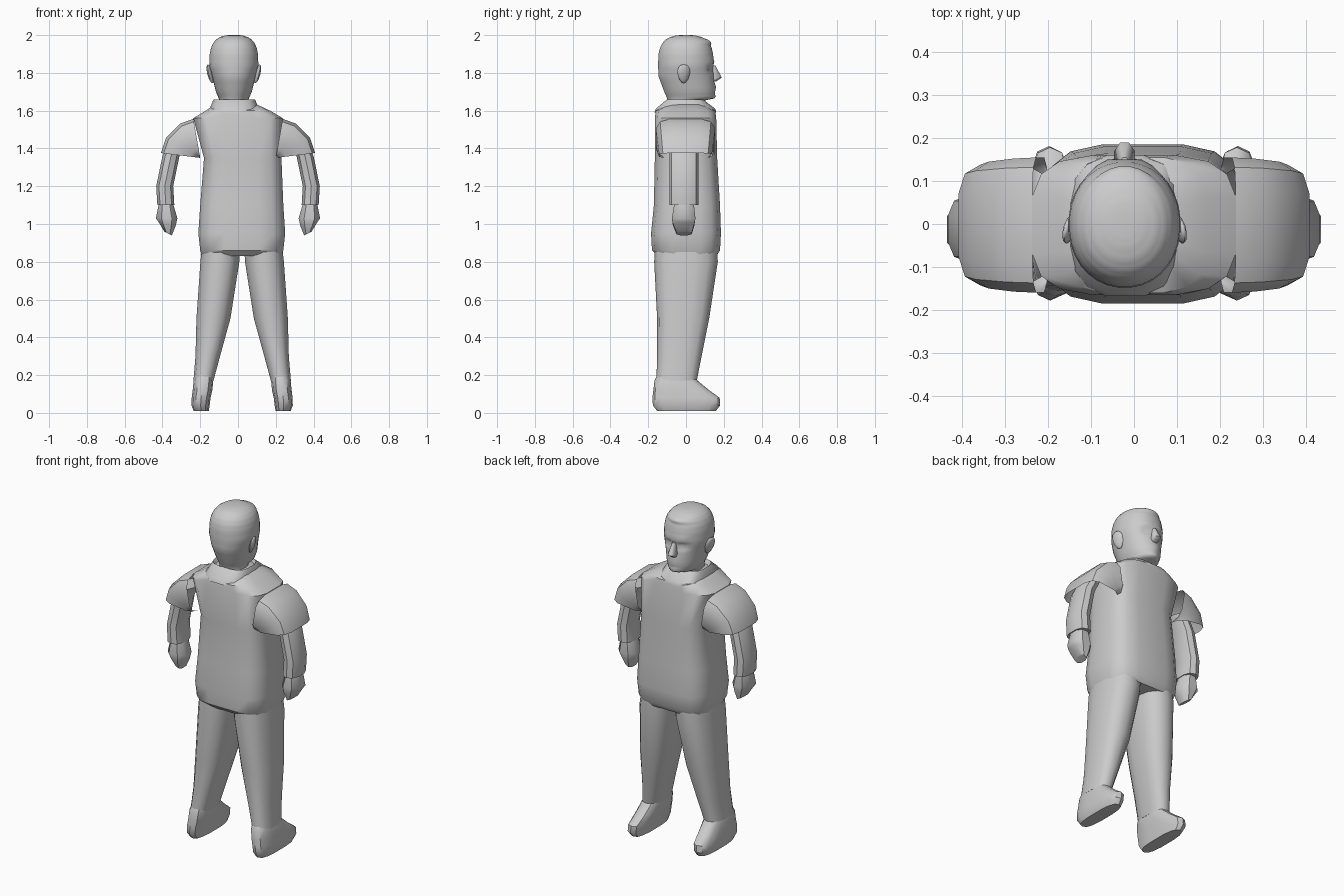
import bpy, bmesh, math
from mathutils import Vector

cube = bpy.data.objects.get("Cube")
if cube:
    bpy.data.objects.remove(cube)

grey = bpy.data.materials.new("plain_grey")
grey.use_nodes = True
colour = (.6, .6, .6, 1)
grey.diffuse_color = colour
grey.node_tree.nodes["Principled BSDF"].inputs["Base Color"].default_value = colour


def finish(name, bm, angle=40):
    """Turn a bmesh into a named, shaded object."""
    bmesh.ops.recalc_face_normals(bm, faces=bm.faces)
    mesh = bpy.data.meshes.new(name)
    bm.to_mesh(mesh)
    bm.free()
    mesh.materials.append(grey)
    obj = bpy.data.objects.new(name, mesh)
    bpy.context.collection.objects.link(obj)
    bpy.ops.object.select_all(action="DESELECT")
    obj.select_set(True)
    bpy.context.view_layer.objects.active = obj
    bpy.ops.object.shade_smooth_by_angle(angle=math.radians(angle))


def ring(inner, outer, back, front):
    """A cross-section between two points on the x-z plane, from back to front."""
    middle = Vector((inner[0] + outer[0], back + front, inner[1] + outer[1])) / 2
    across = Vector((outer[0] - inner[0], 0, outer[1] - inner[1])) / 2
    return middle, across, Vector((0, front - back, 0)) / 2


def level(z, middle, half, back, front):
    """A horizontal cross-section."""
    return ring((middle - half, z), (middle + half, z), back, front)


def superpower(value, power):
    return math.copysign(abs(value) ** (2 / power), value)


def loft(rings, sides, power, steps=1, caps=True):
    """Skin rounded cross-sections, boxier as power grows."""
    dense = []
    for first, second in zip(rings, rings[1:]):
        for step in range(steps):
            dense.append([a.lerp(b, step / steps) for a, b in zip(first, second)])
    dense.append(rings[-1])
    bm = bmesh.new()
    loops = []
    reach = superpower(math.cos(math.pi / sides), power)
    for middle, across, deep in dense:
        loop = []
        for i in range(sides):
            turn = math.tau * (i + .5) / sides
            u = superpower(math.cos(turn), power) / reach
            v = superpower(math.sin(turn), power) / reach
            loop.append(bm.verts.new(middle + across * u + deep * v))
        loops.append(loop)
    for lower, upper in zip(loops, loops[1:]):
        for i in range(sides):
            j = (i + 1) % sides
            bm.faces.new((lower[i], lower[j], upper[j], upper[i]))
    if caps:
        bm.faces.new(loops[0])
        bm.faces.new(loops[-1])
    return bm


def finish_pair(name, rings, sides, power, caps=True, centre=0):
    """Build a left part, and its mirror image on the right."""
    for side in ("left", "right"):
        bm = loft(rings, sides, power, caps=caps)
        for vert in bm.verts:
            vert.co.x = centre + (vert.co.x if side == "left" else -vert.co.x)
        finish(f"{side}_{name}", bm)


# Shirt body: hem, belly, waist, armpit, shoulder and neck opening
shirt = [
    level(.83, .02, .21, -.15, .16),
    level(.86, .02, .22, -.18, .18),
    level(.95, .02, .23, -.185, .185),
    level(1.1, .02, .22, -.17, .18),
    level(1.35, .025, .205, -.165, .165),
    level(1.56, 0, .237, -.165, .16),
    level(1.6, 0, .17, -.16, .155),
    level(1.64, -.015, .1, -.08, .08),
]
finish("shirt", loft(shirt, sides=16, power=3.6))

# Collar band lying over the shoulders, turned in at its top edge
COLLAR_MIDDLE = -.02
collar = [
    level(1.59, COLLAR_MIDDLE, .127, -.168, .16),
    level(1.61, COLLAR_MIDDLE, .13, -.16, .155),
    level(1.66, COLLAR_MIDDLE, .11, -.1, .09),
    level(1.63, COLLAR_MIDDLE, .09, -.08, .08),
]
finish("collar", loft(collar, sides=16, power=3, caps=False))

# Sleeves fan out around the armpit, from shoulder seam to open cuff
armpit = Vector((.2, 1.35))
sleeve = []
for degrees in (80, 60, 30, 7):
    swing = math.radians(degrees)
    tip = armpit + Vector((math.cos(swing), math.sin(swing))) * .21
    depth = .14 + .02 * math.sin(swing)
    sleeve.append(ring(armpit, tip, -depth, depth - .005))
finish_pair("sleeve", sleeve, sides=12, power=4, caps=False)

# Bare arms of even thickness follow a gentle bend
arm = [level(z, x, .045, -.085, .063)
       for z, x in ((1.45, .31), (1.36, .355), (1.2, .388), (1.1, .382))]
finish_pair("arm", arm, sides=10, power=2.5)

# Closed hands narrow to a slanted tip
hand = [
    level(1.12, .382, .035, -.06, .04),
    level(1.03, .378, .057, -.075, .05),
    ring((.33, .99), (.42, 1.01), -.07, .045),
    ring((.35, .94), (.39, .96), -.05, .03),
]
finish_pair("hand", hand, sides=8, power=2.5)

# Trouser legs taper from hip to ankle, creased at the knee
LEG_CENTRE = .022
leg = [
    level(.9, .11, .1, -.16, .16),
    level(.8, .118, .103, -.165, .165),
    level(.5, .152, .09, -.15, .12),
    level(.3, .182, .065, -.15, .08),
    level(.17, .205, .053, -.155, .055),
]
finish_pair("trouser_leg", leg, sides=14, power=2.5, centre=LEG_CENTRE)

# Shoes: narrow sole, long toe, sloping instep
shoe = [
    level(.01, .217, .04, -.15, .155),
    level(.04, .22, .048, -.172, .178),
    level(.08, .217, .05, -.175, .175),
    level(.12, .21, .052, -.17, .12),
    level(.17, .205, .052, -.165, .06),
    level(.2, .2, .045, -.15, .04),
]
finish_pair("shoe", shoe, sides=14, power=2.8, centre=LEG_CENTRE)

# Neck, chin, jaw and cheeks, topped by a rounded cranium
HEAD_MIDDLE = -.022
skull = [
    level(1.58, HEAD_MIDDLE, .07, -.1, .07),
    level(1.65, HEAD_MIDDLE, .072, -.095, .085),
    level(1.665, HEAD_MIDDLE, .08, -.1, .145),
    level(1.7, HEAD_MIDDLE, .095, -.115, .152),
    level(1.78, HEAD_MIDDLE, .115, -.145, .148),
]
CROWN_STEPS = 7
for step in range(CROWN_STEPS):
    rise = math.pi / 2 * step / CROWN_STEPS
    shrink = superpower(math.cos(rise), 3)
    height = 1.84 + .16 * superpower(math.sin(rise), 3)
    skull.append(level(height, HEAD_MIDDLE, .13 * shrink,
                       -.148 * shrink, .146 * shrink))
skull.append(level(2, HEAD_MIDDLE, .03, -.03, .03))
head = loft(skull, sides=32, power=2.1, steps=3)


def bump(offset, height, width, tallness, depth):
    """Push the face out, or in, around a matching pair of spots."""
    for vert in head.verts:
        if vert.co.y > .04:
            across = (abs(vert.co.x - HEAD_MIDDLE) - offset) / width
            up = (vert.co.z - height) / tallness
            vert.co.y += depth * math.exp(-across * across - up * up)


# Eye sockets, brows, lips, chin and hairline
bump(offset=.045, height=1.82, width=.025, tallness=.016, depth=-.022)
bump(offset=.045, height=1.86, width=.035, tallness=.013, depth=.01)
bump(offset=0, height=1.72, width=.03, tallness=.015, depth=.012)
bump(offset=0, height=1.675, width=.03, tallness=.012, depth=.012)
bump(offset=0, height=1.965, width=.08, tallness=.014, depth=.015)
finish("head", head, angle=60)

# Nose wedge
nose = [
    level(1.755, HEAD_MIDDLE, .016, .12, .16),
    level(1.775, HEAD_MIDDLE, .024, .12, .19),
    level(1.84, HEAD_MIDDLE, .01, .12, .155),
]
finish("nose", loft(nose, sides=8, power=2), angle=60)

# Ears: flattened ovals that flare at the top and back
for side, sign in (("left", 1), ("right", -1)):
    ear = bmesh.new()
    bmesh.ops.create_uvsphere(ear, u_segments=10, v_segments=8, radius=1)
    for vert in ear.verts:
        x, y, z = vert.co
        outward = .125 + .014 * x + .012 * z - .008 * y
        vert.co = (HEAD_MIDDLE + sign * outward,
                   -.012 + .033 * y * (1 + z / 4), 1.795 + .05 * z)
    finish(f"{side}_ear", ear, angle=60)
